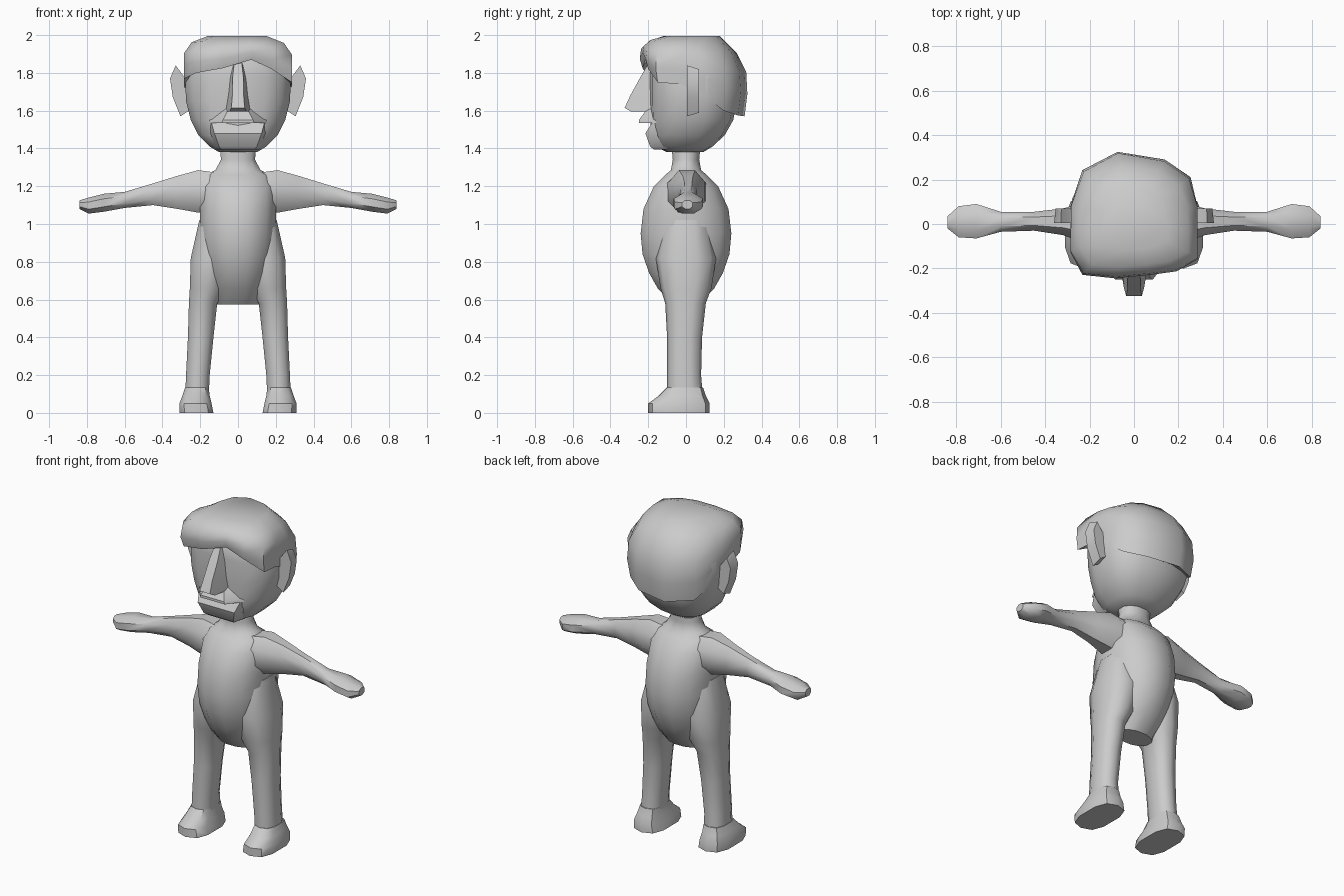
import bpy, bmesh, math
from mathutils import Vector

if "Cube" in bpy.data.objects:
    bpy.data.objects.remove(bpy.data.objects["Cube"])

grey = bpy.data.materials.new("plain grey")
grey.diffuse_color = (0.6, 0.6, 0.6, 1)
grey.use_nodes = True
grey.node_tree.nodes["Principled BSDF"].inputs["Base Color"].default_value = grey.diffuse_color


def finish(name, bm, angle=45, mirror=False):
    bmesh.ops.recalc_face_normals(bm, faces=bm.faces)
    me = bpy.data.meshes.new(name)
    bm.to_mesh(me)
    bm.free()
    ob = bpy.data.objects.new(name, me)
    bpy.context.collection.objects.link(ob)
    me.materials.append(grey)
    bpy.ops.object.select_all(action='DESELECT')
    ob.select_set(True)
    bpy.context.view_layer.objects.active = ob
    bpy.ops.object.shade_smooth_by_angle(angle=math.radians(angle))
    if mirror:
        ob.modifiers.new("other side", 'MIRROR')
    return ob


def loft(name, rings, angle=45, mirror=False):
    """Skin a list of equal-length point rings and cap both ends."""
    bm = bmesh.new()
    rows = [[bm.verts.new(p) for p in r] for r in rings]
    n = len(rows[0])
    for a, b in zip(rows, rows[1:]):
        for i in range(n):
            j = (i + 1) % n
            bm.faces.new((a[i], a[j], b[j], b[i]))
    bm.faces.new(rows[0])
    bm.faces.new(rows[-1])
    return finish(name, bm, angle, mirror)


def oval(x0, x1, y0, y1, n=10, p=2.0):
    """Points of a rounded box (p above 2 is squarer) filling the given bounds."""
    pts = []
    for i in range(n):
        t = 2 * math.pi * (i + .5) / n
        c, s = math.cos(t), math.sin(t)
        pts.append([math.copysign(abs(c) ** (2 / p), c), math.copysign(abs(s) ** (2 / p), s)])
    mx = max(q[0] for q in pts)
    my = max(q[1] for q in pts)
    return [((x0 + x1) / 2 + a / mx * (x1 - x0) / 2,
             (y0 + y1) / 2 + b / my * (y1 - y0) / 2) for a, b in pts]


def upright(rows, n=10, p=2.0):
    """Rows of z, x0, x1, y0, y1 to horizontal rings."""
    return [[(x, y, z) for x, y in oval(x0, x1, y0, y1, n, p)] for z, x0, x1, y0, y1 in rows]


# torso and neck
torso = [(.575, .11, .07), (.66, .14, .15), (.74, .165, .195), (.84, .19, .23), (.95, .20, .24),
         (1.08, .20, .225), (1.2, .20, .17), (1.26, .17, .11), (1.285, .12, .08),
         (1.34, .09, .07), (1.45, .10, .08)]
loft("torso", upright([(z, -x, x, -y, y) for z, x, y in torso], 12, 2.2))

# legs with hips blending into the torso
loft("leg", upright([(.08, .155, .28, -.10, .09), (.2, .15, .275, -.10, .08),
                     (.4, .13, .265, -.10, .085), (.58, .11, .26, -.11, .105),
                     (.66, .07, .255, -.135, .135), (.82, .03, .25, -.16, .16),
                     (1.02, .03, .205, -.12, .12)], 10, 2.4), mirror=True)

# feet
loft("foot", upright([(0, .13, .31, -.20, .125), (.05, .14, .31, -.20, .125),
                      (.09, .15, .295, -.145, .105), (.135, .155, .28, -.10, .09)], 10, 2.8),
     mirror=True)

# arms with mitten hands: x, y0, y1, z0, z1
arm = [(.10, -.11, .11, 1.06, 1.27), (.21, -.09, .10, 1.06, 1.285), (.32, -.05, .07, 1.08, 1.255),
       (.45, -.03, .055, 1.10, 1.215), (.60, -.035, .055, 1.085, 1.17),
       (.71, -.065, .09, 1.065, 1.16), (.79, -.06, .08, 1.055, 1.14), (.84, -.02, .035, 1.08, 1.125)]
loft("arm", [[(x, y, z) for y, z in oval(y0, y1, z0, z1, 8, 2.2)] for x, y0, y1, z0, z1 in arm],
     mirror=True)

# head: z, half width, front, back
head = [(1.38, .10, -.10, .09), (1.41, .15, -.165, .14), (1.47, .21, -.185, .205),
        (1.55, .25, -.19, .25), (1.65, .275, -.195, .27), (1.78, .28, -.195, .27),
        (1.88, .25, -.19, .25), (1.95, .15, -.12, .15)]
loft("head", upright([(z, -x, x, a, b) for z, x, a, b in head], 14, 2.6))

# swept hair cap, its lower edge as x, y, z going round the head from the front
edge = [(.07, -.215, 1.87), (.18, -.20, 1.82), (.285, -.15, 1.75), (.285, -.03, 1.74),
        (.28, .08, 1.69), (.24, .20, 1.60), (.13, .275, 1.575), (-.07, .31, 1.57),
        (-.22, .23, 1.59), (-.275, .08, 1.68), (-.285, -.03, 1.74), (-.285, -.12, 1.77),
        (-.22, -.215, 1.80), (-.08, -.23, 1.825)]
mid = Vector((-.01, .02, 0))
hair = [[(x * .85, y * .85, z + .03) for x, y, z in edge], edge]
for lift, widen in ((.3, 1.06), (.6, 1.03), (.85, .86), (1, .55)):
    row = []
    for x, y, z in edge:
        d = Vector((x, y, 0)) - mid
        top = 1.995 - .03 * max(0, y / .3) * (widen > .6)
        q = mid + d * widen
        row.append((max(-.285, min(.285, q.x)), max(-.25, min(.325, q.y)), z + (top - z) * lift))
    hair.append(row)
loft("hair", hair, 55)

# ears
outline = [(.26, 1.76), (.285, 1.78), (.33, 1.84), (.36, 1.77), (.345, 1.67), (.305, 1.57), (.26, 1.6)]
loft("ear", [[(x, .005, z) for x, z in outline],
             [(.31 + (x - .31) * .85, .07, 1.7 + (z - 1.7) * .85) for x, z in outline]], 40, True)


def strip(name, rows, angle=35):
    """Symmetric solid from rows of z, half width at back, half width at front, back y, front y."""
    loft(name, [[(-a, y0, z), (-b, y1, z), (b, y1, z), (a, y0, z)] for z, a, b, y0, y1 in rows], angle)


# nose
strip("nose", [(1.595, .065, .045, -.17, -.29), (1.615, .065, .035, -.17, -.325),
               (1.68, .055, .03, -.17, -.295), (1.78, .045, .028, -.17, -.24),
               (1.85, .03, .02, -.16, -.20)])
# upper lip, open mouth shelf and chin
strip("upper_lip", [(1.535, .16, .085, -.15, -.25), (1.55, .16, .08, -.15, -.25),
                    (1.61, .09, .05, -.15, -.205)])
strip("chin", [(1.395, .11, .09, -.10, -.17), (1.41, .13, .10, -.10, -.19),
               (1.48, .155, .125, -.12, -.215), (1.535, .15, .14, -.12, -.18)])
